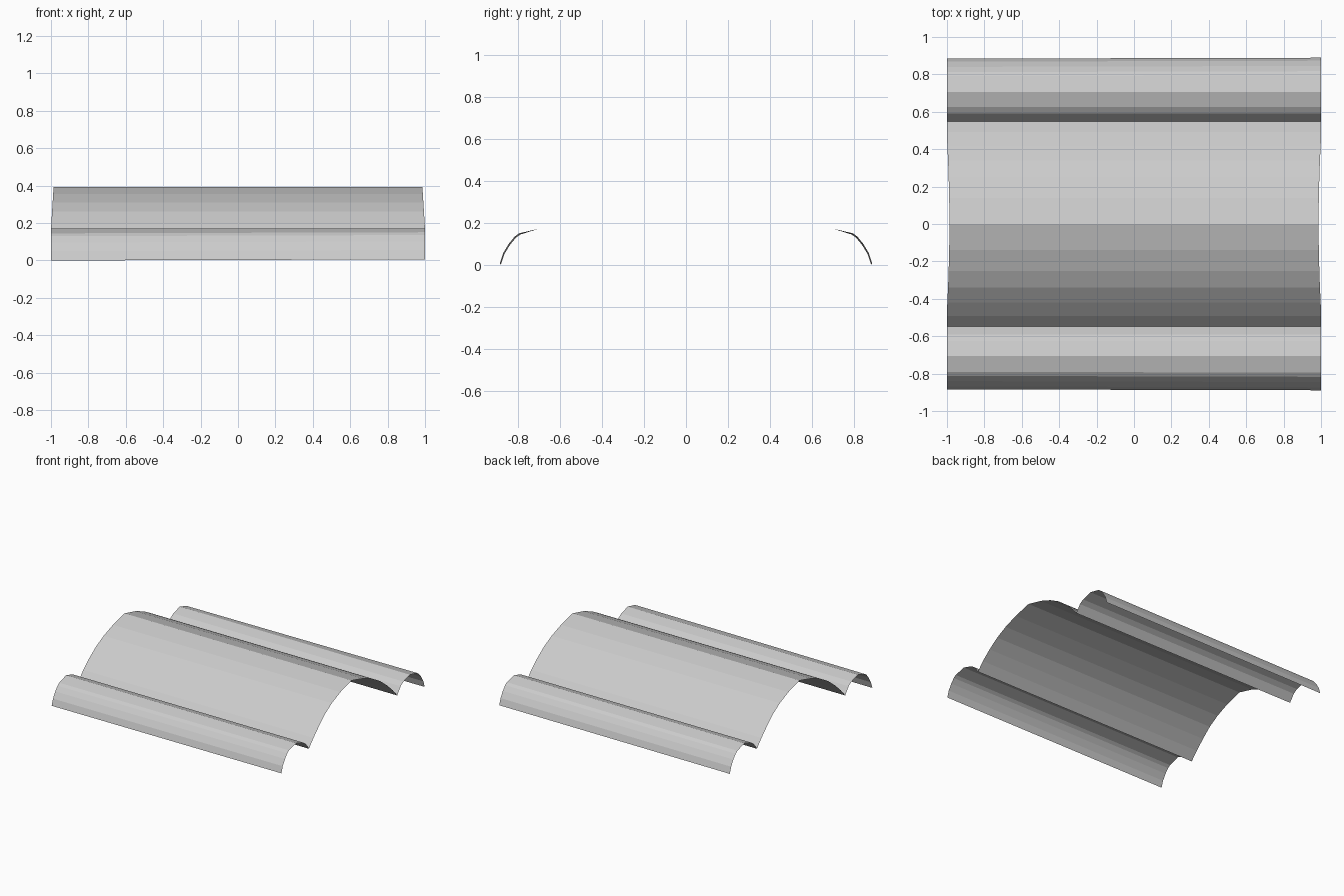
import bpy

if "Cube" in bpy.data.objects:
    bpy.data.objects.remove(bpy.data.objects["Cube"])

# Half cross-section (y, z), from the crown down to the outer lip
crown = [(0, .392), (.14, .355), (.25, .311), (.34, .261), (.42, .198), (.492, .132), (.548, .069)]
side_roll = [(.59, .125), (.625, .148), (.705, .172), (.79, .145),
             (.812, .13), (.84, .096), (.868, .05), (.884, .0)]
half = crown + side_roll
profile = [(-y, z) for y, z in reversed(half[1:])] + half


def section(end):
    """One end of the sheet: ends bow in at the crown, outer lip flares at +x."""
    pts = []
    for y, z in profile:
        x = end * (1 - .014 * max(0, (z - .17) / .22))
        if end > 0 and abs(y) > .75:
            y += .005 if y > 0 else -.005
            z += .006
        pts.append((x, y, z))
    return pts


# Thin open canopy sheet spanning both ends
n = len(profile)
verts = section(-1) + section(1)
faces = [(i, n + i, n + i + 1, i + 1) for i in range(n - 1)]
mesh = bpy.data.meshes.new("canopy_sheet")
mesh.from_pydata(verts, [], faces)
mesh.update()
sheet = bpy.data.objects.new("canopy_sheet", mesh)
bpy.context.collection.objects.link(sheet)
